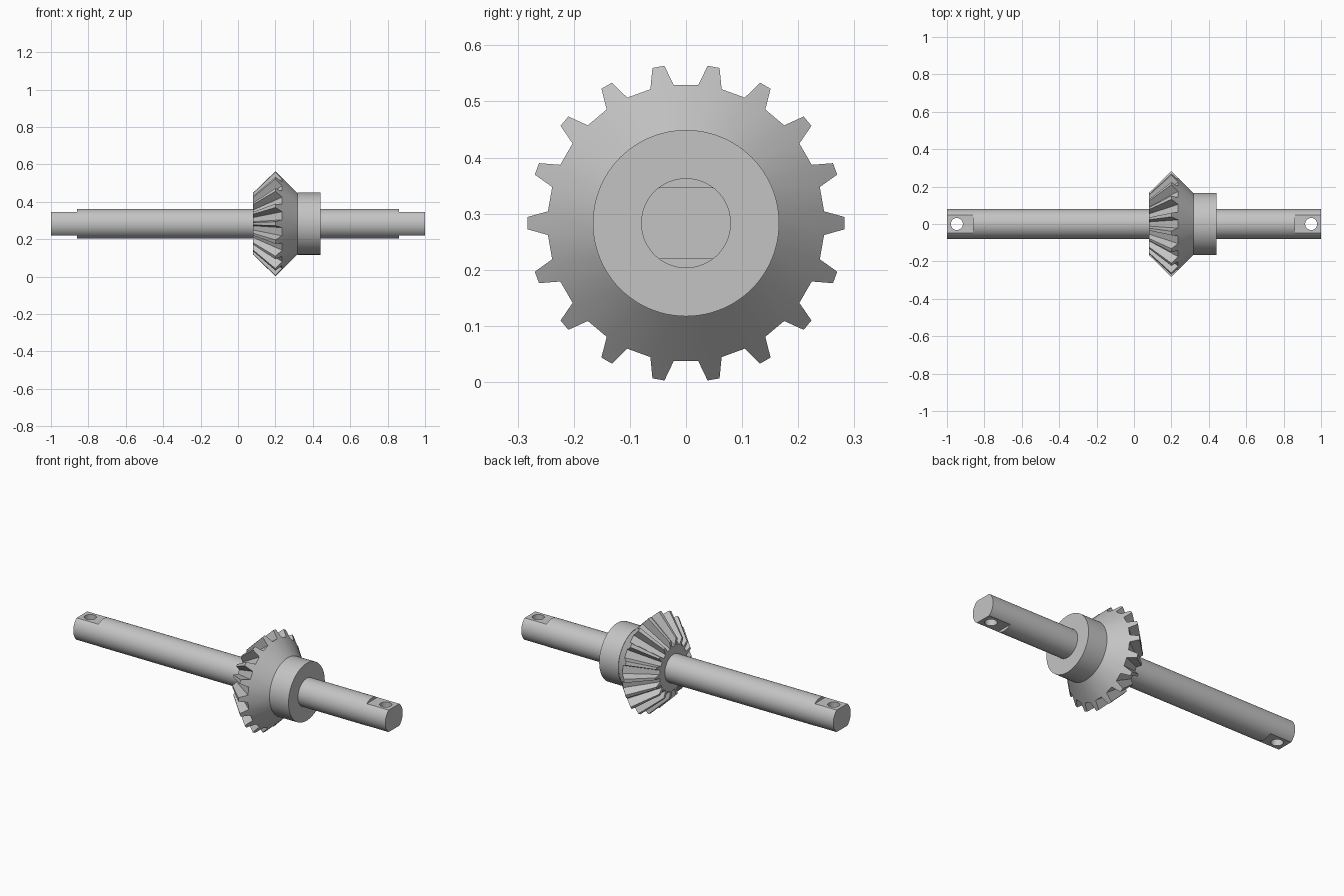
import bpy, bmesh, math
from mathutils import Matrix

cube = bpy.data.objects.get("Cube")
if cube:
    bpy.data.objects.remove(cube, do_unlink=True)

AXIS_Z = 0.283      # height of the shaft axis
SHAFT_R = 0.08
FLAT = 0.0635       # half thickness across the end flats
TEETH = 18

steel = bpy.data.materials.new("steel_grey")
steel.use_nodes = True
steel.diffuse_color = (0.55, 0.55, 0.55, 1)
steel.node_tree.nodes["Principled BSDF"].inputs["Base Color"].default_value = (0.55, 0.55, 0.55, 1)


def activate(obj):
    bpy.ops.object.select_all(action='DESELECT')
    obj.select_set(True)
    bpy.context.view_layer.objects.active = obj


def finish(obj):
    obj.data.materials.clear()
    obj.data.materials.append(steel)
    activate(obj)
    bpy.ops.object.shade_smooth_by_angle(angle=math.radians(25))


def rod(name, x0, x1, radius):
    """Cylinder lying along x on the shaft axis."""
    bpy.ops.mesh.primitive_cylinder_add(
        vertices=96, radius=radius, depth=x1 - x0,
        location=((x0 + x1) / 2, 0, AXIS_Z), rotation=(0, math.pi / 2, 0))
    obj = bpy.context.object
    obj.name = name
    return obj


def cut(target, cutter):
    cutter.hide_render = True
    mod = target.modifiers.new("cut", 'BOOLEAN')
    mod.operation = 'DIFFERENCE'
    mod.solver = 'EXACT'
    mod.object = cutter
    activate(target)
    bpy.ops.object.modifier_apply(modifier=mod.name)
    bpy.data.objects.remove(cutter, do_unlink=True)


# Shaft with two flats and a vertical pin hole at each end
shaft = rod("shaft", -1, 1, SHAFT_R)
for end in (-1, 1):
    for side in (-1, 1):
        bpy.ops.mesh.primitive_cube_add(
            size=1, location=(end * 0.96, 0, AXIS_Z + side * (FLAT + 0.1)))
        block = bpy.context.object
        block.scale = (0.2, 0.4, 0.2)
        cut(shaft, block)
    bpy.ops.mesh.primitive_cylinder_add(
        vertices=48, radius=0.032, depth=0.4, location=(end * 0.947, 0, AXIS_Z))
    cut(shaft, bpy.context.object)
finish(shaft)

# Hub collar behind the gear
finish(rod("gear_hub", 0.318, 0.44, 0.166))

# Bevel gear: tapered teeth between a flat small end and a back cone
ROOT_A, TIP_A = math.radians(4.9), math.radians(2.2)
SMALL_X, TIP_R, ROOT_R, BACK = 0.08, 0.283, 0.247, 0.483
bm = bmesh.new()


def point(x, r, a):
    return bm.verts.new((x, r * math.cos(a), r * math.sin(a)))


small, large, neck = [], [], []
for i in range(TEETH):
    mid = 2 * math.pi * i / TEETH
    for offset, r_small, r_large in ((-ROOT_A, 0.127, ROOT_R), (-TIP_A, 0.166, TIP_R),
                                     (TIP_A, 0.166, TIP_R), (ROOT_A, 0.127, ROOT_R)):
        small.append(point(SMALL_X, r_small, mid + offset))
        large.append(point(BACK - r_large, r_large, mid + offset))
    neck += [point(0.318, 0.165, mid - ROOT_A), point(0.318, 0.165, mid + ROOT_A)]

count = len(small)
for i in range(count):      # tooth flanks, tips and gap floors
    j = (i + 1) % count
    bm.faces.new((small[i], small[j], large[j], large[i]))
for i in range(TEETH):      # tooth ends and back cone
    a, b, c, d = large[4 * i:4 * i + 4]
    after = large[(4 * i + 4) % count]
    n0, n1, n2 = neck[2 * i], neck[2 * i + 1], neck[(2 * i + 2) % len(neck)]
    bm.faces.new((a, b, c, d))
    bm.faces.new((a, d, n1, n0))
    bm.faces.new((d, after, n2, n1))
bm.faces.new(small)
bm.faces.new(neck)
bmesh.ops.recalc_face_normals(bm, faces=bm.faces)
bmesh.ops.transform(bm, matrix=Matrix.Translation((0, 0, AXIS_Z)), verts=bm.verts)
mesh = bpy.data.meshes.new("bevel_gear")
bm.to_mesh(mesh)
bm.free()
gear = bpy.data.objects.new("bevel_gear", mesh)
bpy.context.collection.objects.link(gear)
finish(gear)
